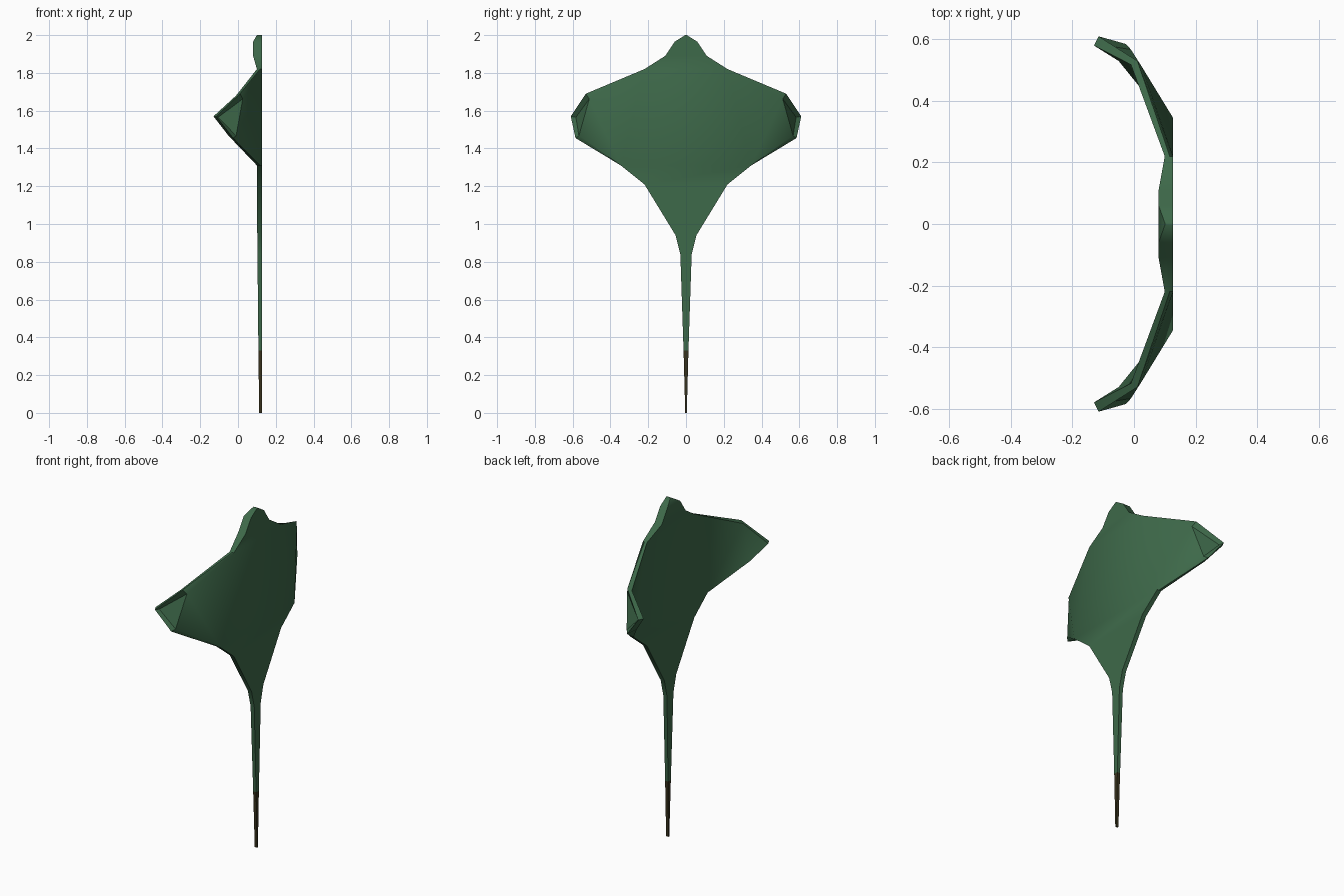
import bpy, bmesh

if "Cube" in bpy.data.objects:
    bpy.data.objects.remove(bpy.data.objects["Cube"])

def material(name, col):
    m = bpy.data.materials.new(name)
    m.diffuse_color = (*col, 1)
    m.use_nodes = True
    m.node_tree.nodes["Principled BSDF"].inputs["Base Color"].default_value = m.diffuse_color
    return m

green = material("deep green", (0.048, 0.142, 0.068))
brown = material("dark brown", (0.040, 0.032, 0.012))

# Half outline from nose to tail tip: y, z, x of convex face, x of hollow face
outline = [
    (0.004, 2.00, 0.127, 0.100),
    (0.060, 1.965, 0.127, 0.080),
    (0.110, 1.89, 0.127, 0.080),
    (0.220, 1.82, 0.127, 0.100),
    (0.530, 1.69, 0.025, -0.010),
    (0.610, 1.57, -0.105, -0.130),
    (0.585, 1.455, -0.010, -0.050),
    (0.345, 1.31, 0.127, 0.100),
    (0.220, 1.21, 0.127, 0.100),
    (0.055, 0.94, 0.127, 0.102),
    (0.030, 0.84, 0.127, 0.103),
    (0.013, 0.33, 0.127, 0.108),
    (0.004, 0.00, 0.127, 0.112),
]
# Wing edge insets (dy, dz) that give the rim its bevel: convex face, hollow face
inset = {4: ((-.018, -.028), (-.012, -.01)),
         5: ((-.027, -.005), (-.030, 0)),
         6: ((-.018, .012), (-.055, .012))}

bm = bmesh.new()
rings = {}
for s in (1, -1):
    for i, (y, z, xa, xb) in enumerate(outline):
        (ay, az), (by, bz) = inset.get(i, ((0, 0), (0, 0)))
        rings["top", s, i] = bm.verts.new((xa, s * (y + ay), z + az))
        rings["mid", s, i] = bm.verts.new((xa * .6 + xb * .4, s * y, z))
        rings["low", s, i] = bm.verts.new((xb, s * (y + by), z + bz))

def face(*keys):
    bm.faces.new([rings[k] for k in keys])

last = len(outline) - 1
body = [0, 1, 2, 3, 7, 8, 9, 10, 11, 12]
for r in ("top", "low"):
    # central body and tail
    for a, b in zip(body, body[1:]):
        face((r, 1, a), (r, -1, a), (r, -1, b), (r, 1, b))
    # bent wings
    for s in (1, -1):
        face((r, s, 3), (r, s, 4), (r, s, 7))
        face((r, s, 4), (r, s, 6), (r, s, 7))
        face((r, s, 4), (r, s, 5), (r, s, 6))
# bevelled rim and end caps
for r, q in (("top", "mid"), ("mid", "low")):
    for s in (1, -1):
        for i in range(last):
            face((r, s, i), (r, s, i + 1), (q, s, i + 1), (q, s, i))
    for i in (0, last):
        face((r, 1, i), (r, -1, i), (q, -1, i), (q, 1, i))

bmesh.ops.recalc_face_normals(bm, faces=bm.faces)
# brown tail end
for f in bm.faces:
    f.material_index = 1 if max(v.co.z for v in f.verts) < 0.34 else 0

mesh = bpy.data.meshes.new("ray_body")
bm.to_mesh(mesh)
bm.free()
mesh.materials.append(green)
mesh.materials.append(brown)
obj = bpy.data.objects.new("ray_body", mesh)
bpy.context.collection.objects.link(obj)
bpy.context.view_layer.objects.active = obj
obj.select_set(True)
bpy.ops.object.shade_smooth_by_angle(angle=0.6)
